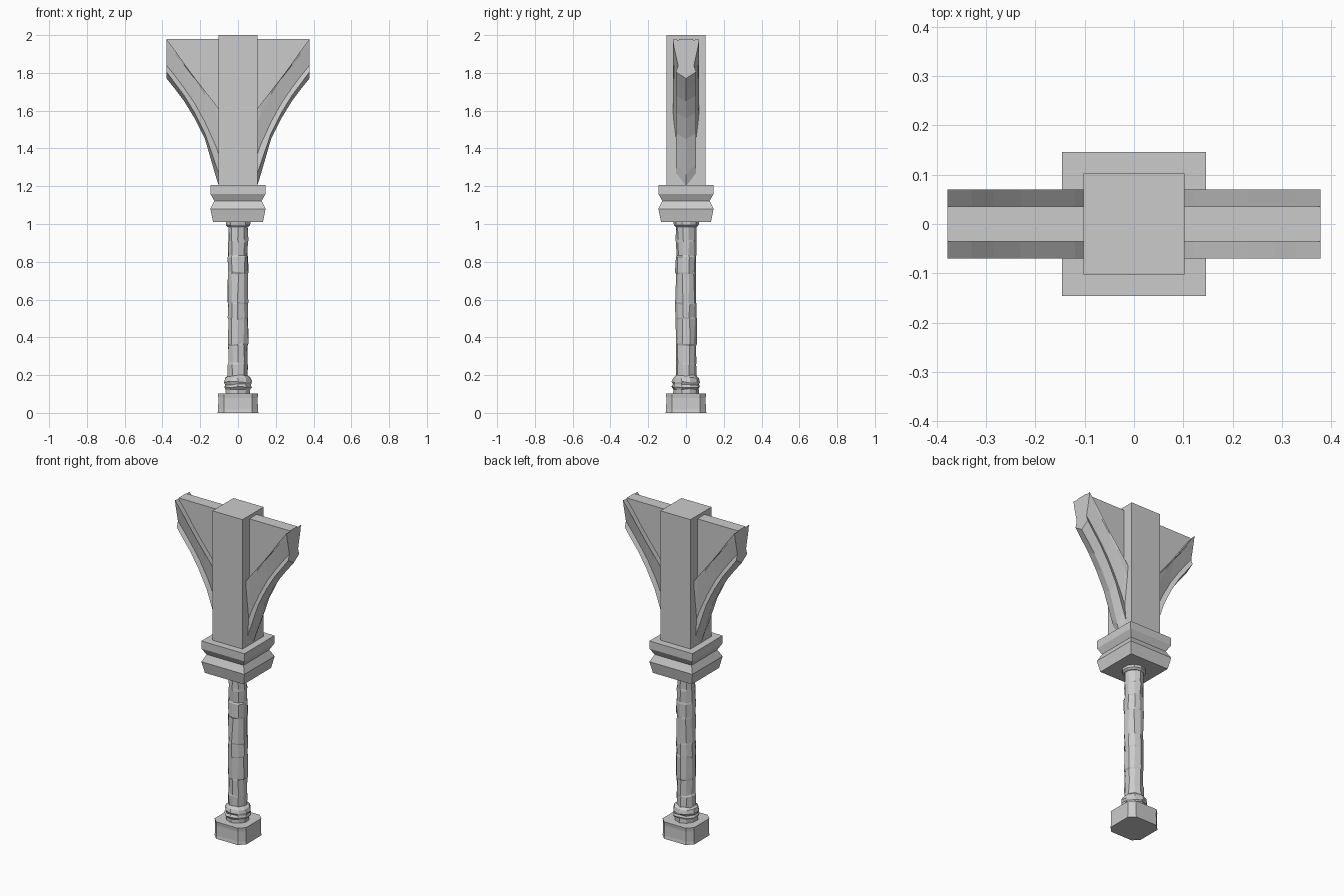
import bpy, bmesh, math, random

if "Cube" in bpy.data.objects:
    bpy.data.objects.remove(bpy.data.objects["Cube"])

random.seed(4)


def make(name, bm):
    bmesh.ops.recalc_face_normals(bm, faces=bm.faces)
    me = bpy.data.meshes.new(name)
    bm.to_mesh(me)
    bm.free()
    ob = bpy.data.objects.new(name, me)
    bpy.context.collection.objects.link(ob)
    return ob


def loft(name, rings):
    """Skin a stack of equal-length point rings and cap both ends."""
    bm = bmesh.new()
    vs = [[bm.verts.new(p) for p in ring] for ring in rings]
    n = len(vs[0])
    for a, b in zip(vs, vs[1:]):
        for i in range(n):
            j = (i + 1) % n
            bm.faces.new((a[i], a[j], b[j], b[i]))
    bm.faces.new(vs[0])
    bm.faces.new(vs[-1])
    return make(name, bm)


def square(h, z):
    return [(-h, -h, z), (h, -h, z), (h, h, z), (-h, h, z)]


def chamfered(h, c, z):
    return [(-c, -h, z), (c, -h, z), (h, -c, z), (h, c, z),
            (c, h, z), (-c, h, z), (-h, c, z), (-h, -c, z)]


def rough_ring(r, z, n=10, jr=0.0, jz=0.0):
    pts = []
    for i in range(n):
        a = 2 * math.pi * (i + 0.5) / n + random.uniform(-jr, jr) * 20
        q = r + random.uniform(-jr, jr)
        pts.append((q * math.cos(a), q * math.sin(a), z + random.uniform(-jz, jz)))
    return pts


# Plinth: square block with wide chamfered corners
loft("plinth", [chamfered(h, 0.073, z) for z, h in
                ((0, 0.108), (0.02, 0.105), (0.08, 0.104), (0.103, 0.107))])

# Rough base moulding
loft("base_moulding", [rough_ring(r, z, 10, 0.003, 0.004) for z, r in
     ((0.095, 0.067), (0.125, 0.067), (0.137, 0.075), (0.15, 0.07),
      (0.163, 0.075), (0.185, 0.067), (0.2, 0.05))])

# Hand-hewn shaft with irregular facets and small chipped steps
rings = []
zs = [0.18, 0.26, 0.36, 0.5, 0.58, 0.74, 0.83, 0.91, 1.0]
for z0, z1 in zip(zs, zs[1:]):
    r = random.uniform(0.051, 0.056)
    rings.append(rough_ring(r, z0 + 0.005, 10, 0.0035, 0.003))
    rings.append(rough_ring(r, z1 - 0.005, 10, 0.0035, 0.003))
loft("shaft", rings)
loft("shaft_collar", [rough_ring(r, z, 10, 0.002, 0) for z, r in
                      ((0.985, 0.056), (0.995, 0.066), (1.02, 0.067))])

# Square capital with a pinched waist
loft("capital", [square(h, z) for z, h in
                 ((1.01, 0.132), (1.08, 0.146), (1.122, 0.125),
                  (1.16, 0.146), (1.207, 0.146))])

# Upper post
loft("post", [square(0.102, 1.2), square(0.102, 2.0)])

# Curved brackets: x, then heights of keel, lower arris, groove, bead, upper arris
stations = [
    (0.095, 1.18, 1.25, 1.35, 1.52, 1.60),
    (0.120, 1.26, 1.32, 1.42, 1.58, 1.635),
    (0.175, 1.45, 1.48, 1.54, 1.68, 1.705),
    (0.230, 1.56, 1.59, 1.64, 1.77, 1.775),
    (0.285, 1.65, 1.68, 1.72, 1.84, 1.85),
    (0.330, 1.71, 1.74, 1.78, 1.89, 1.915),
    (0.378, 1.77, 1.805, 1.84, 1.94, 1.978),
]
for side, label in ((1, "right"), (-1, "left")):
    rings = []
    for x, keel, low, groove, bead, up in stations:
        half = [(0.053, low), (0.042, groove), (0.064, bead),
                (0.070, up), (0.036, up - 0.004), (0.036, 1.98)]
        section = [(0, keel)] + half + [(-y, z) for y, z in reversed(half)]
        rings.append([(side * x, y, z) for y, z in section])
    loft(label + "_bracket", rings)
